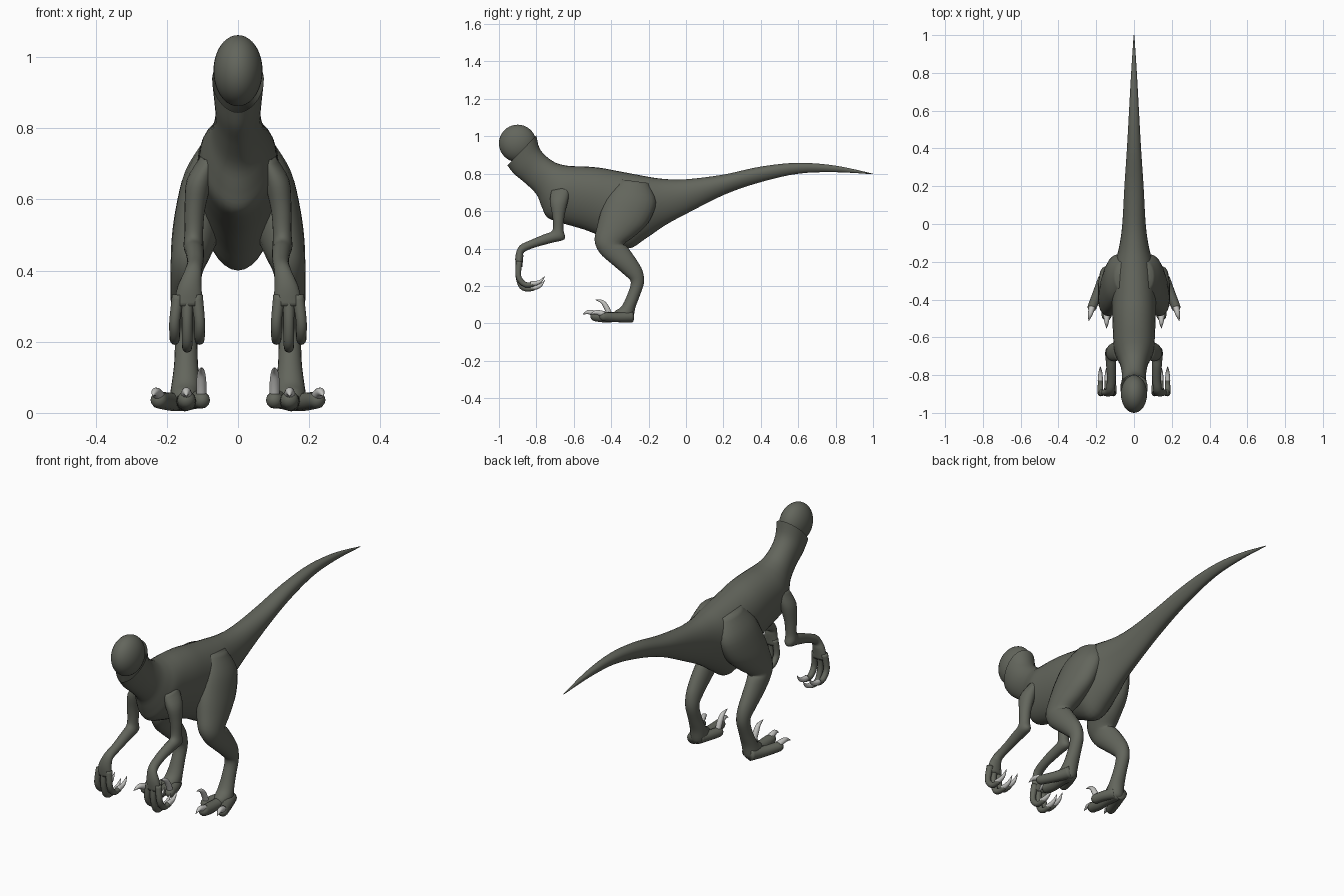
import bpy, bmesh, math
from mathutils import Vector

if "Cube" in bpy.data.objects:
    bpy.data.objects.remove(bpy.data.objects["Cube"])


def material(name, rgb):
    m = bpy.data.materials.new(name)
    m.diffuse_color = (*rgb, 1)
    m.use_nodes = True
    m.node_tree.nodes["Principled BSDF"].inputs["Base Color"].default_value = m.diffuse_color
    return m


SKIN = material("grey green skin", (0.125, 0.132, 0.108))
CLAW = material("pale claw", (0.55, 0.55, 0.53))


def smooth_rows(rows, steps):
    """Catmull-Rom interpolation of whole rows of numbers."""
    out = []
    n = len(rows)
    for i in range(n - 1):
        a, b, c, d = rows[max(i - 1, 0)], rows[i], rows[i + 1], rows[min(i + 2, n - 1)]
        for s in range(steps):
            t = s / steps
            out.append([0.5 * (2 * q + (r - p) * t + (2 * p - 5 * q + 4 * r - w) * t * t
                               + (3 * q - p - 3 * r + w) * t ** 3)
                        for p, q, r, w in zip(a, b, c, d)])
    out.append(list(rows[-1]))
    return out


def skin_rings(name, rings, mat, sides=20, egg=0.0, cap_start=True, mirror=True):
    """Joins rings given as (centre, sideways axis, upward axis)."""
    bm = bmesh.new()
    loops = []
    for c, u, v in rings:
        loop = []
        for k in range(sides):
            a = 2 * math.pi * k / sides
            loop.append(bm.verts.new(c + u * math.cos(a) * (1 + egg * math.sin(a)) + v * math.sin(a)))
        loops.append(loop)
    for p, q in zip(loops, loops[1:]):
        for k in range(sides):
            j = (k + 1) % sides
            bm.faces.new((p[k], p[j], q[j], q[k]))
    if cap_start:
        bm.faces.new(loops[0])
    bm.faces.new(loops[-1])
    bmesh.ops.recalc_face_normals(bm, faces=bm.faces)
    for f in bm.faces:
        f.smooth = True
    me = bpy.data.meshes.new(name)
    bm.to_mesh(me)
    bm.free()
    me.materials.append(mat)
    ob = bpy.data.objects.new(name, me)
    bpy.context.collection.objects.link(ob)
    if mirror:
        ob.modifiers.new("Mirror", 'MIRROR')
    return ob


def profile_part(name, rows, **kw):
    """Rows: front/top y, z, back/bottom y, z, centre x, half width."""
    rings = []
    for y1, z1, y2, z2, x, w in smooth_rows(rows, 4):
        a, b = Vector((x, y1, z1)), Vector((x, y2, z2))
        rings.append(((a + b) / 2, Vector((max(w, 0.001), 0, 0)), (a - b) / 2))
    return skin_rings(name, rings, SKIN, **kw)


def tube(name, rows, mat):
    """Rows: x, y, z, radius. Ends in a dome."""
    pts = smooth_rows(rows, 4)
    end, prev = Vector(pts[-1][:3]), Vector(pts[-2][:3])
    d, r = (end - prev).normalized(), pts[-1][3]
    for ang in (25, 50, 72, 86):
        a = math.radians(ang)
        pts.append([*(end + d * r * math.sin(a)), r * math.cos(a)])
    rings = []
    for i, p in enumerate(pts):
        t = (Vector(pts[min(i + 1, len(pts) - 1)][:3]) - Vector(pts[max(i - 1, 0)][:3])).normalized()
        u = Vector((1, 0, 0))
        u = (u - t * u.dot(t)).normalized()
        r = max(p[3], 0.0005)
        rings.append((Vector(p[:3]), u * r, t.cross(u) * r))
    return skin_rings(name, rings, mat, sides=12)


# Neck, trunk and tail in one sweep
profile_part("body", [
    (-.80, 1.005, -.955, .845, 0, .072), (-.785, .94, -.92, .80, 0, .066),
    (-.75, .895, -.86, .75, 0, .063), (-.70, .86, -.80, .69, 0, .072),
    (-.65, .845, -.77, .62, 0, .09), (-.60, .84, -.74, .565, 0, .105),
    (-.53, .838, -.66, .535, 0, .11), (-.45, .83, -.54, .50, 0, .114),
    (-.37, .815, -.42, .45, 0, .115), (-.29, .80, -.31, .40, 0, .115),
    (-.21, .785, -.22, .45, 0, .102), (-.12, .772, -.11, .525, 0, .077),
    (0, .77, .01, .59, 0, .061), (.2, .795, .21, .69, 0, .050),
    (.4, .838, .4, .755, 0, .037), (.6, .858, .6, .80, 0, .026),
    (.8, .843, .8, .808, 0, .015), (1, .80, 1, .797, 0, .002)],
    sides=32, egg=0.15, cap_start=False, mirror=False)

# Plain egg-shaped head
bpy.ops.mesh.primitive_uv_sphere_add(segments=32, ring_count=20, radius=1, location=(0, -.9, .962))
head = bpy.context.object
head.name = "head"
head.scale = (.069, .1, .1)
head.data.materials.append(SKIN)
bpy.ops.object.shade_smooth()

# Legs: thigh, shin, upright foot
profile_part("leg", [
    (-.35, .77, -.20, .75, .055, .045), (-.41, .70, -.16, .65, .085, .065),
    (-.45, .61, -.20, .54, .105, .07), (-.475, .52, -.27, .47, .12, .066),
    (-.488, .44, -.33, .425, .135, .054), (-.46, .375, -.315, .41, .145, .045),
    (-.40, .32, -.265, .34, .149, .041), (-.33, .26, -.232, .28, .148, .036),
    (-.295, .22, -.225, .215, .146, .032), (-.315, .15, -.25, .14, .146, .033),
    (-.345, .09, -.272, .08, .147, .039), (-.38, .065, -.283, .02, .15, .042),
    (-.39, .04, -.31, .006, .15, .036)])

# Arms: shoulder, forearm, palm
profile_part("arm", [
    (-.72, .71, -.62, .73, .08, .025), (-.727, .65, -.63, .66, .108, .036),
    (-.715, .58, -.65, .57, .121, .029), (-.71, .52, -.655, .50, .124, .026),
    (-.72, .49, -.65, .45, .125, .028), (-.76, .475, -.72, .43, .122, .026),
    (-.83, .445, -.81, .405, .12, .023), (-.89, .415, -.865, .38, .126, .024),
    (-.912, .36, -.870, .355, .136, .033), (-.91, .30, -.875, .30, .14, .042)])

# Toes
tube("middle_toe", [(.15, -.30, .036, .032), (.147, -.38, .033, .027),
                    (.145, -.44, .033, .028), (.145, -.485, .037, .026)], SKIN)
tube("outer_toe", [(.16, -.29, .036, .031), (.19, -.36, .032, .026), (.222, -.44, .036, .024)], SKIN)
tube("inner_toe", [(.14, -.31, .037, .03), (.115, -.36, .037, .025), (.102, -.41, .036, .024)], SKIN)

# Toe claws, the inner one a raised sickle
tube("middle_toe_claw", [(.145, -.48, .048, .017), (.145, -.52, .06, .012), (.145, -.552, .047, .001)], CLAW)
tube("outer_toe_claw", [(.222, -.44, .048, .017), (.232, -.48, .059, .012), (.24, -.513, .047, .001)], CLAW)
tube("sickle_claw", [(.103, -.41, .05, .014), (.103, -.425, .085, .014),
                     (.103, -.448, .115, .01), (.103, -.485, .127, .001)], CLAW)

# Curled fingers with claws
for label, x, dz in (("inner", .108, .012), ("middle", .143, -.01), ("outer", .178, .012)):
    tube(label + "_finger", [(.14 + (x - .14) * .75, -.892, .33, .017), (x, -.897, .26, .015),
                             (x, -.882, .213 + dz, .015), (x, -.855, .194 + dz, .014),
                             (x, -.82, .196 + dz, .013)], SKIN)
    tube(label + "_finger_claw", [(x, -.83, .20 + dz, .014), (x, -.80, .203 + dz, .012),
                                  (x, -.775, .215 + dz, .008), (x, -.755, .24 + dz, .001)], CLAW)
